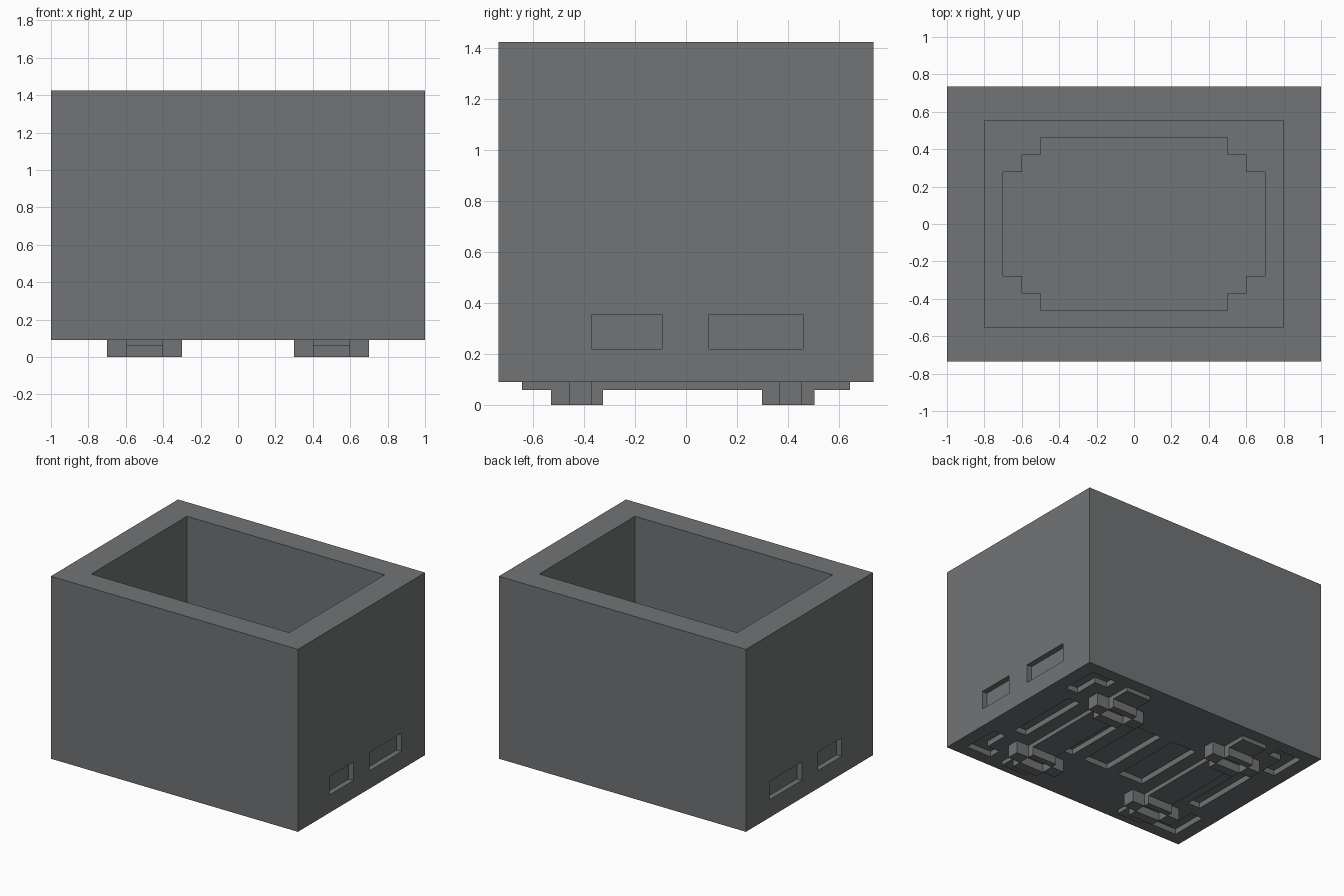
import bpy, bmesh

if "Cube" in bpy.data.objects:
    bpy.data.objects.remove(bpy.data.objects["Cube"])

stone = bpy.data.materials.new("slate_grey")
stone.diffuse_color = (0.165, 0.172, 0.177, 1)
stone.use_nodes = True
stone.node_tree.nodes["Principled BSDF"].inputs["Base Color"].default_value = stone.diffuse_color


def make(name, prisms):
    """One object from upright prisms: (outline points, z bottom, z top)."""
    bm = bmesh.new()
    for pts, z0, z1 in prisms:
        base = bm.faces.new([bm.verts.new((x, y, z0)) for x, y in pts])
        out = bmesh.ops.extrude_face_region(bm, geom=[base])
        for v in out["geom"]:
            if isinstance(v, bmesh.types.BMVert):
                v.co.z = z1
    bmesh.ops.recalc_face_normals(bm, faces=bm.faces)
    mesh = bpy.data.meshes.new(name)
    bm.to_mesh(mesh)
    bm.free()
    mesh.materials.append(stone)
    ob = bpy.data.objects.new(name, mesh)
    bpy.context.collection.objects.link(ob)
    return ob


def rect(x0, x1, y0, y1):
    return [(x0, y0), (x1, y0), (x1, y1), (x0, y1)]


def cut(target, prisms):
    cutter = make("cutter", prisms)
    cutter.hide_render = True
    mod = target.modifiers.new("cut", 'BOOLEAN')
    mod.operation = 'DIFFERENCE'
    mod.solver = 'EXACT'
    mod.object = cutter
    bpy.context.view_layer.objects.active = target
    bpy.ops.object.modifier_apply(modifier=mod.name)
    bpy.data.objects.remove(cutter)


# main box
box = make("box_body", [(rect(-1, 1, -0.735, 0.735), 0.09, 1.425)])

# open cavity and its stepped floor recess
cut(box, [(rect(-0.8, 0.8, -0.553, 0.553), 0.36, 1.6)])
quarter = [(0.7, 0.277), (0.6, 0.277), (0.6, 0.37), (0.5, 0.37), (0.5, 0.463)]
right_half = [(x, -y) for x, y in reversed(quarter)] + quarter
stepped = right_half + [(-x, y) for x, y in reversed(right_half)]
cut(box, [(stepped, 0.27, 0.45)])

# shallow side slots, long and short on each end
slots = []
for x0, x1 in ((0.96, 1.1), (-1.1, -0.96)):
    slots.append((rect(x0, x1, -0.37, -0.095), 0.22, 0.355))
    slots.append((rect(x0, x1, 0.09, 0.46), 0.22, 0.355))
cut(box, slots)

# grooves in the underside: straight ones and corner brackets
grooves = [(rect(x0, x1, -0.277, 0.277), 0.0, 0.13) for x0, x1 in
           ((0.7, 0.8), (0.3, 0.4), (0.0, 0.2), (-0.3, -0.1), (-0.8, -0.7))]
bracket = [(0.9, 0.37), (0.9, 0.645), (0.7, 0.645), (0.7, 0.553), (0.8, 0.553), (0.8, 0.37)]
for sx in (1, -1):
    for sy in (1, -1):
        grooves.append(([(sx * x, sy * y) for x, y in bracket], 0.0, 0.13))
cut(box, grooves)

# runners and hollow cross-shaped feet
for side, sx in (("right", 1), ("left", -1)):
    cx = 0.5 * sx
    make(side + "_runner", [(rect(cx - 0.1, cx + 0.1, -0.643, 0.643), 0.06, 0.09)])
    for end, (y0, y1, y2, y3) in (("front", (-0.53, -0.46, -0.37, -0.325)),
                                  ("back", (0.298, 0.366, 0.456, 0.504))):
        make(f"{end}_{side}_foot", [
            (rect(cx - 0.1, cx + 0.1, y0, y1), 0, 0.09),
            (rect(cx - 0.1, cx + 0.1, y2, y3), 0, 0.09),
            (rect(cx - 0.2, cx - 0.1, y1, y2), 0, 0.09),
            (rect(cx + 0.1, cx + 0.2, y1, y2), 0, 0.09)])
